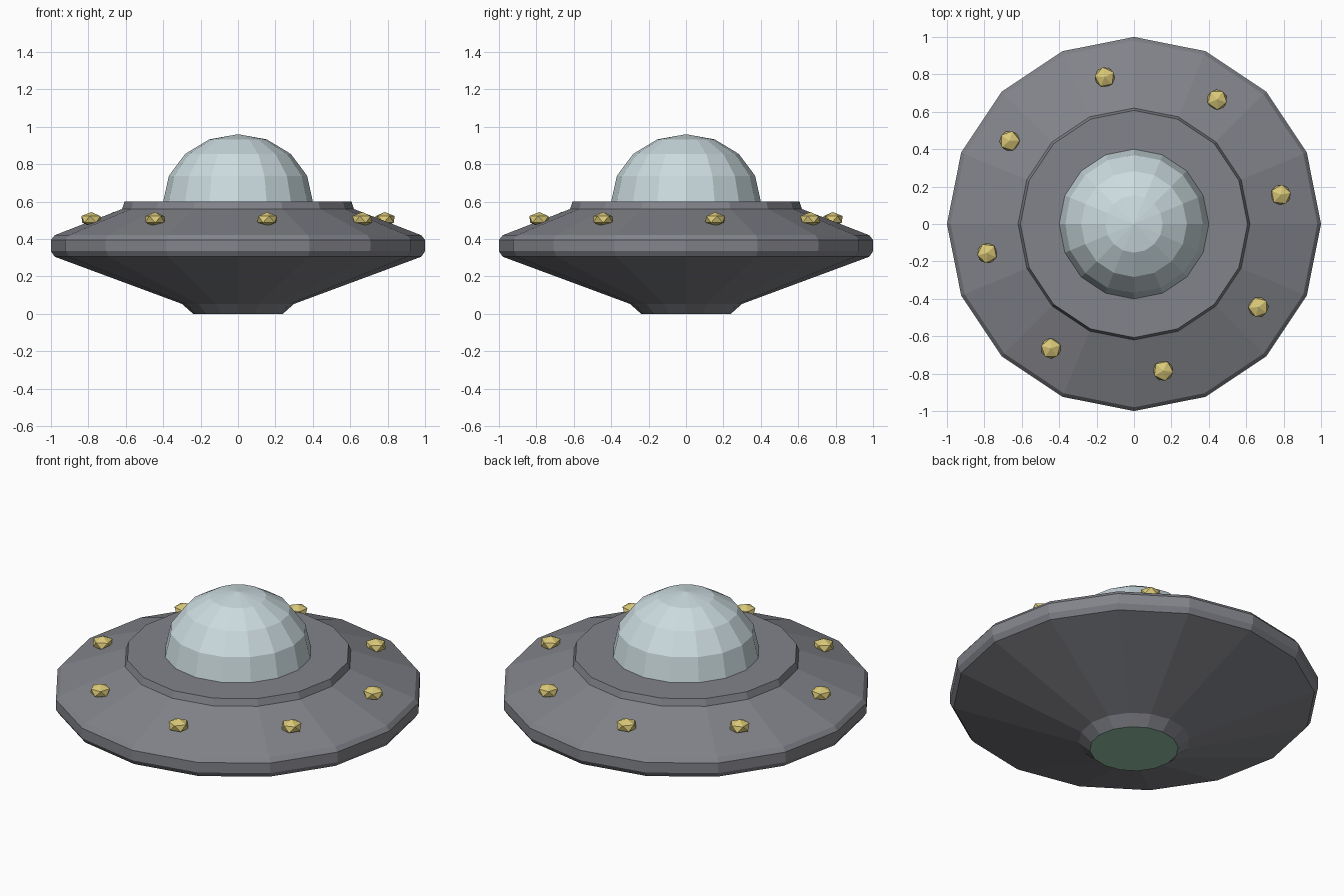
import bpy, bmesh, math
from mathutils import Matrix

if "Cube" in bpy.data.objects:
    bpy.data.objects.remove(bpy.data.objects["Cube"])

SIDES = 16


def material(name, rgb):
    m = bpy.data.materials.new(name)
    m.diffuse_color = (*rgb, 1.0)
    m.use_nodes = True
    m.node_tree.nodes["Principled BSDF"].inputs["Base Color"].default_value = m.diffuse_color
    return m


HULL = material("hull grey", (0.225, 0.23, 0.255))
GLASS = material("pale blue dome", (0.60, 0.71, 0.74))
LAMP = material("yellow lamp", (0.70, 0.58, 0.19))
GLOW = material("green hatch", (0.30, 0.57, 0.39))


def finish(name, bm, mats):
    bmesh.ops.recalc_face_normals(bm, faces=bm.faces)
    me = bpy.data.meshes.new(name)
    bm.to_mesh(me)
    bm.free()
    for m in mats:
        me.materials.append(m)
    ob = bpy.data.objects.new(name, me)
    bpy.context.collection.objects.link(ob)
    return ob


def revolve(profile):
    """Closed solid of revolution; a radius of 0 makes a pole."""
    bm = bmesh.new()
    rings = []
    for r, z in profile:
        if r == 0:
            rings.append([bm.verts.new((0, 0, z))] * SIDES)
        else:
            rings.append([bm.verts.new((r * math.cos(a), r * math.sin(a), z))
                          for a in (math.tau * i / SIDES for i in range(SIDES))])
    for lo, hi in zip(rings, rings[1:]):
        for i in range(SIDES):
            j = (i + 1) % SIDES
            quad = [lo[i], lo[j], hi[j], hi[i]]
            bm.faces.new(list(dict.fromkeys(quad)))
    for ring in (rings[0], rings[-1]):
        if len(set(ring)) > 1:
            bm.faces.new(ring)
    return bm


# Saucer hull, with the flat underside face as a green hatch
hull = finish("saucer_hull", revolve([
    (0.24, 0.0), (0.30, 0.053), (0.98, 0.305), (1.0, 0.335),
    (1.0, 0.395), (0.98, 0.42), (0.62, 0.56), (0.607, 0.60)]), [HULL, GLOW])
for p in hull.data.polygons:
    p.material_index = 1 if p.center.z < 0.001 else 0

# Faceted cockpit dome: slightly flattened hemisphere
dome = [(0.4 * math.cos(t), 0.6 + 0.36 * math.sin(t))
        for t in (math.pi / 8 * i for i in range(4))]
finish("cockpit_dome", revolve(dome + [(0, 0.96)]), [GLASS])

# Ring of eight lamps, each at the middle of a hull panel
for k in range(8):
    a = math.radians(11.25 + 45 * k)
    bm = bmesh.new()
    bmesh.ops.create_icosphere(
        bm, subdivisions=1, radius=0.06,
        matrix=Matrix.Translation((0.8 * math.cos(a), 0.8 * math.sin(a), 0.505))
        @ Matrix.Rotation(a, 4, 'Z') @ Matrix.Diagonal((1, 1, 0.65, 1)))
    finish(f"rim_lamp_{k + 1}", bm, [LAMP])
